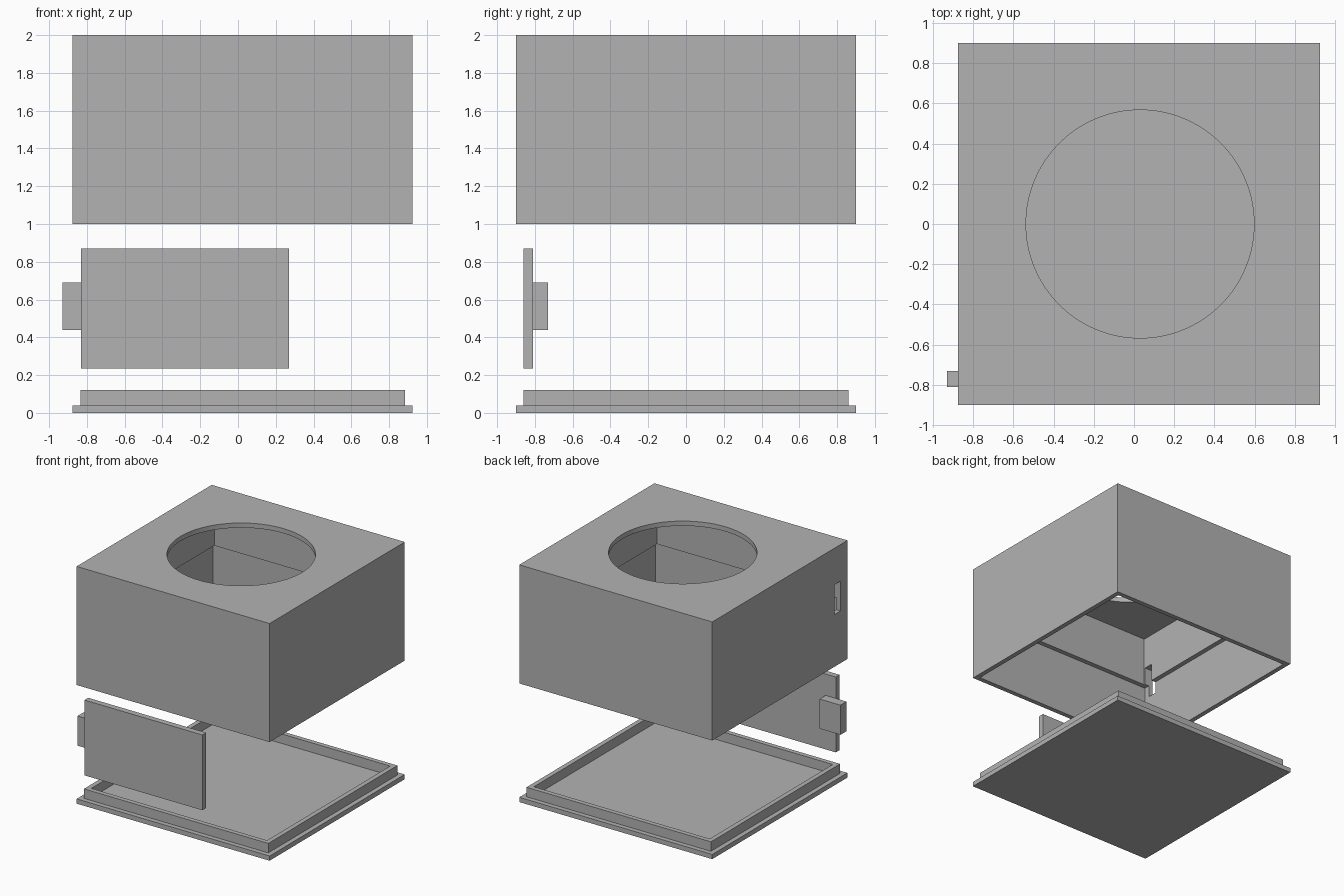
import bpy

if "Cube" in bpy.data.objects:
    bpy.data.objects.remove(bpy.data.objects["Cube"], do_unlink=True)

# Single plastic colour
GREY = (0.45, 0.45, 0.45, 1.0)
grey = bpy.data.materials.new("plain_grey")
grey.use_nodes = True
grey.diffuse_color = GREY
grey.node_tree.nodes["Principled BSDF"].inputs["Base Color"].default_value = GREY

CX = 0.025      # centre of the case and lid along x
HALF = 0.9      # half width of the case and lid
WALL = 0.04     # base wall thickness


def box(name, x, y, z):
    """Box from (min, max) pairs along each axis."""
    bpy.ops.mesh.primitive_cube_add(size=1)
    ob = bpy.context.object
    ob.name = name
    for v in ob.data.vertices:
        for axis, (low, high) in enumerate((x, y, z)):
            v.co[axis] = low if v.co[axis] < 0 else high
    ob.data.materials.append(grey)
    return ob


def square(name, inset, z):
    """Square slab concentric with the case, inset from its outside."""
    h = HALF - inset
    return box(name, (CX - h, CX + h), (-h, h), z)


def cut(target, cutter):
    """Subtract the cutter and remove it."""
    cutter.hide_render = True
    mod = target.modifiers.new("cut", "BOOLEAN")
    mod.operation = "DIFFERENCE"
    mod.solver = "EXACT"
    mod.object = cutter
    bpy.context.view_layer.objects.active = target
    bpy.ops.object.modifier_apply(modifier=mod.name)
    bpy.data.objects.remove(cutter, do_unlink=True)


# Open-bottomed case: thin lower walls, thicker upper walls above a ledge
case = square("case", 0, (1.0, 2.0))
cut(case, square("lower_chamber", WALL, (0.9, 1.54)))
cut(case, square("upper_chamber", 2 * WALL, (1.4, 2.0 - WALL)))

# Round opening in the roof
bpy.ops.mesh.primitive_cylinder_add(vertices=128, radius=0.567, depth=0.3,
                                    location=(CX + 0.005, 0, 2.0))
opening = bpy.context.object
opening.data.materials.append(grey)
cut(case, opening)

# Socket slot through the side wall
cut(case, box("socket_slot", (-0.95, -0.7), (-0.81, -0.73), (1.44, 1.69)))

# Lid: flat base plate with a raised locating lip
square("lid_plate", 0, (0, WALL))
lip = square("lid_lip", WALL, (WALL, 0.12))
cut(lip, square("lip_inside", 2 * WALL, (0, 0.2)))

# Circuit board with its socket
box("circuit_board", (-0.83, 0.27), (-0.86, -0.81), (0.235, 0.87))
box("board_socket", (-0.93, -0.735), (-0.81, -0.73), (0.44, 0.69))

# Smooth the round opening, keep every corner sharp
bpy.ops.object.select_all(action="DESELECT")
case.select_set(True)
bpy.context.view_layer.objects.active = case
bpy.ops.object.shade_smooth_by_angle()
